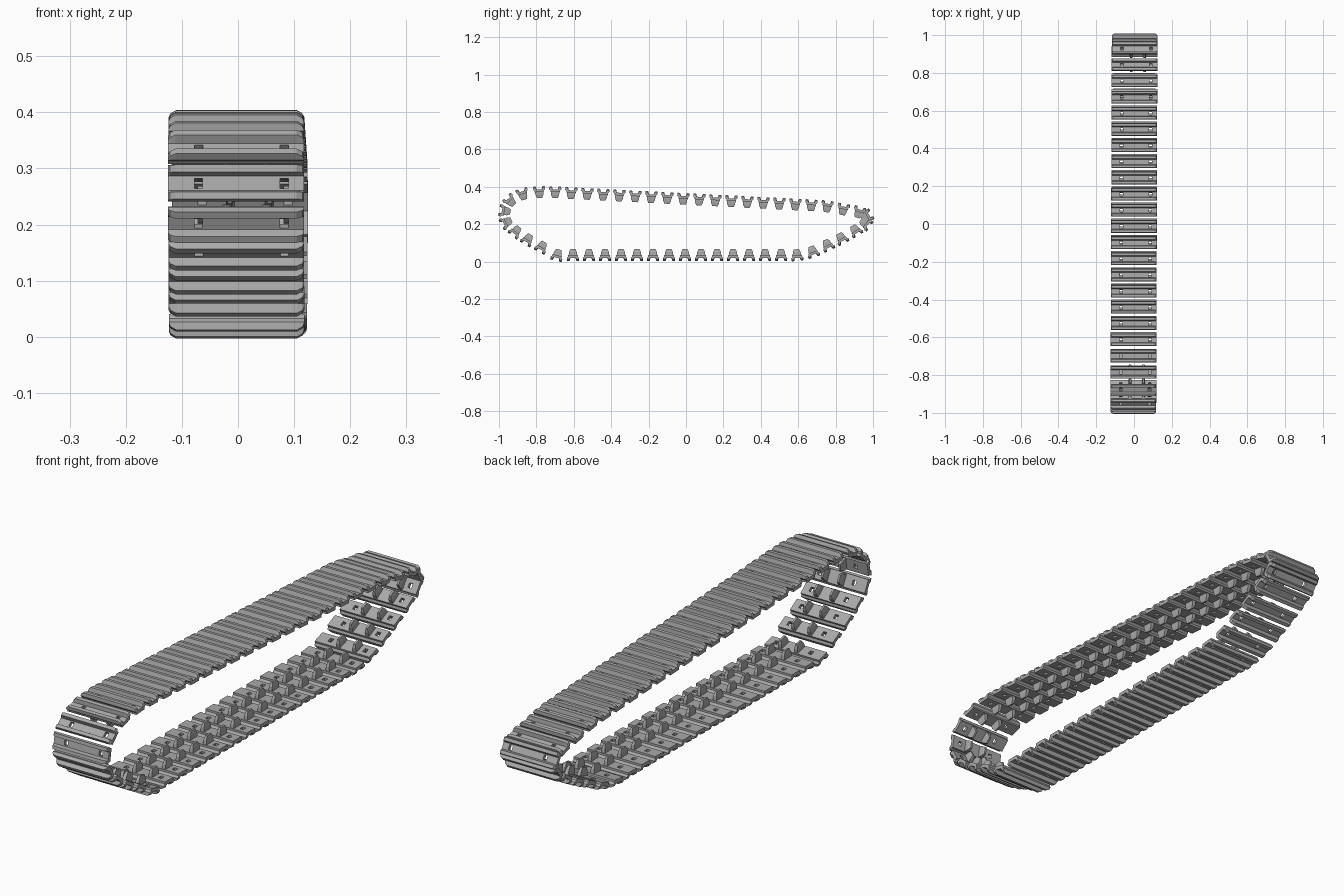
import bpy
import bmesh
from mathutils import Matrix, Vector

cube = bpy.data.objects.get("Cube")
if cube:
    bpy.data.objects.remove(cube, do_unlink=True)

steel = bpy.data.materials.new("track_grey")
steel.use_nodes = True
grey = (0.4, 0.4, 0.4, 1)
steel.diffuse_color = grey
steel.node_tree.nodes["Principled BSDF"].inputs["Base Color"].default_value = grey

HALF_WIDTH = 0.121
PITCH = 0.0856


def loft(bm, sections):
    """Skin a closed ring through each section and cap both ends."""
    rings = [[bm.verts.new(p) for p in s] for s in sections]
    n = len(rings[0])
    for a, b in zip(rings, rings[1:]):
        for i in range(n):
            j = (i + 1) % n
            bm.faces.new((a[i], a[j], b[j], b[i]))
    bm.faces.new(rings[0][::-1])
    bm.faces.new(rings[-1])


def finish(bm, name):
    bmesh.ops.recalc_face_normals(bm, faces=bm.faces)
    mesh = bpy.data.meshes.new(name)
    bm.to_mesh(mesh)
    bm.free()
    mesh.materials.append(steel)
    obj = bpy.data.objects.new(name, mesh)
    bpy.context.collection.objects.link(obj)
    return obj


# Shoe: channel section with two flared grouser bars, rounded at the ends
half = [(0.013, 0.008), (0.018, 0.024), (0.031, 0.024),
        (0.033, 0.010), (0.026, 0.002), (0.026, -0.006)]
profile = half + [(-y, z) for y, z in reversed(half)]
stations = [(-HALF_WIDTH, 0.011), (-0.118, 0.018), (-0.108, 0.024)]
stations += [(-x, top) for x, top in reversed(stations)]
bm = bmesh.new()
loft(bm, [[(x, y, min(z, top)) for y, z in profile] for x, top in stations])
shoe = finish(bm, "shoe_blank")

# Square pin holes through the shoe
bm = bmesh.new()
for x in (-0.067, 0.086):
    bmesh.ops.create_cube(bm, size=1, matrix=Matrix.Translation((x, 0, 0))
                          @ Matrix.Diagonal((0.015, 0.018, 0.2, 1)))
cutter = finish(bm, "hole_cutter")
cutter.hide_render = True
cut = shoe.modifiers.new("pin_holes", "BOOLEAN")
cut.operation = "DIFFERENCE"
cut.object = cutter
bpy.context.view_layer.update()
graph = bpy.context.evaluated_depsgraph_get()
cut_mesh = bpy.data.meshes.new_from_object(shoe.evaluated_get(graph))

# Two tapered guide horns on the inner face
bm = bmesh.new()
bm.from_mesh(cut_mesh)
for x in (-0.018, 0.053):
    loft(bm, [[(x + sx * w, sy * d, z) for sx, sy in
               ((-1, -1), (1, -1), (1, 1), (-1, 1))]
              for w, d, z in ((0.008, 0.023, -0.005), (0.007, 0.021, -0.022),
                              (0.004, 0.014, -0.038))])
link = finish(bm, "track_link")
link_mesh = link.data
for helper in (shoe, cutter, link):
    bpy.data.objects.remove(helper, do_unlink=True)

# Link centres around the loop as (y, z): top run, back, ground run, front
path = []
for i in range(21):
    y = -0.785 + i * PITCH
    z = 0.342 - 0.0507 * y - max(0, y - 0.74) * 0.13
    path.append((y, min(z, 0.378)))
path += [(0.972, 0.246), (0.965, 0.2), (0.91, 0.16), (0.835, 0.118),
         (0.76, 0.082), (0.68, 0.046)]
path += [(0.594 - i * PITCH, 0.028) for i in range(16)]
path += [(-0.775, 0.072), (-0.85, 0.112), (-0.915, 0.156), (-0.967, 0.206),
         (-0.976, 0.272), (-0.945, 0.33), (-0.875, 0.367)]

# Place one link per centre, turned along the loop
for i, (y, z) in enumerate(path):
    before, after = path[i - 1], path[(i + 1) % len(path)]
    t = Vector((0, after[0] - before[0], after[1] - before[1])).normalized()
    out = Vector((0, -t.z, t.y))
    turn = Matrix((Vector((1, 0, 0)), t, out)).transposed().to_4x4()
    obj = bpy.data.objects.new(f"track_link_{i + 1}", link_mesh)
    obj.matrix_world = Matrix.Translation((0.0035 * y, y, z)) @ turn
    bpy.context.collection.objects.link(obj)
